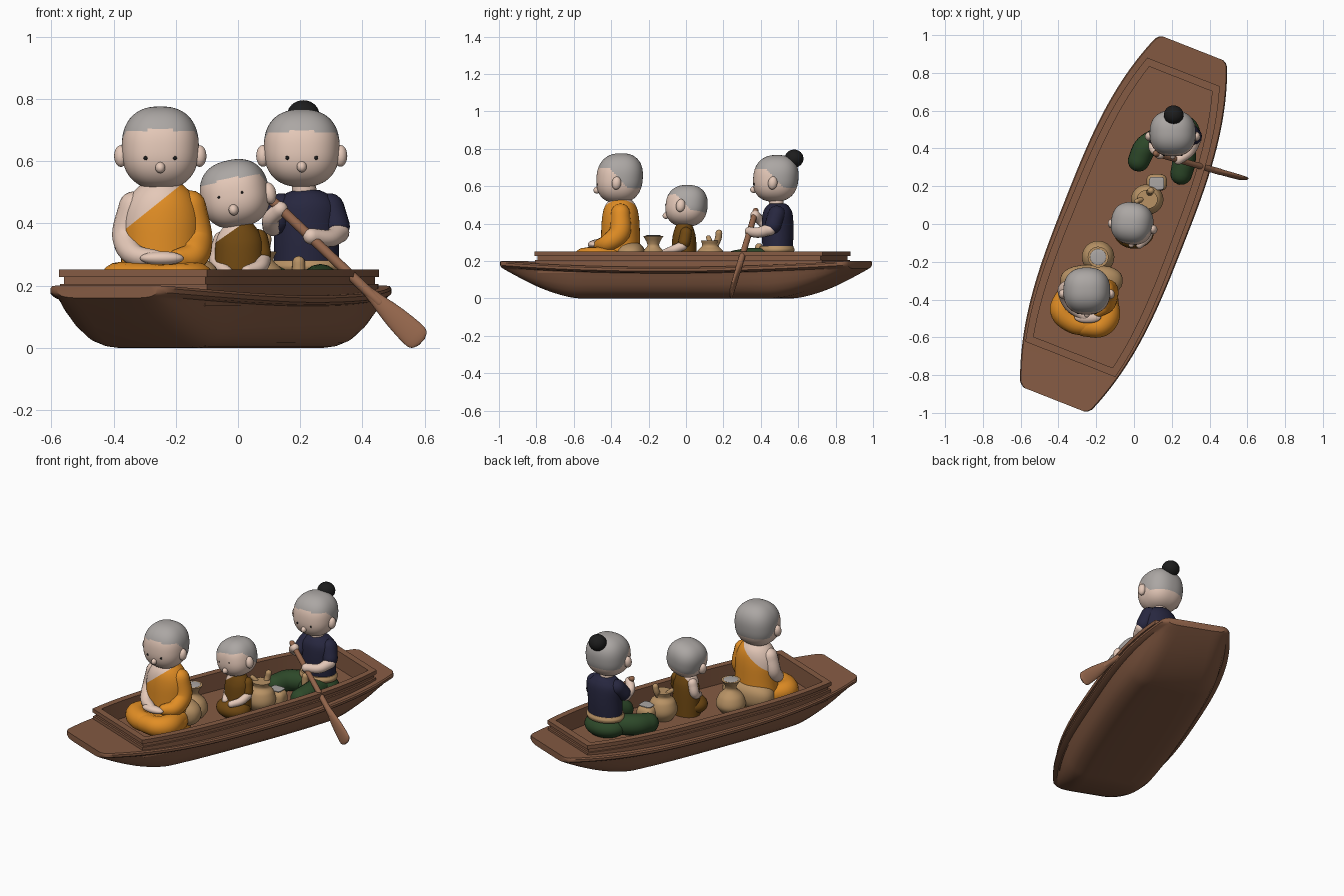
import bpy, bmesh
from math import sin, cos, pi, radians
from mathutils import Vector, Matrix

cube = bpy.data.objects.get("Cube")
if cube:
    bpy.data.objects.remove(cube)


def material(name, *rgb):
    m = bpy.data.materials.new(name)
    m.use_nodes = True
    m.diffuse_color = (*rgb, 1)
    bsdf = next(n for n in m.node_tree.nodes if n.type == 'BSDF_PRINCIPLED')
    bsdf.inputs["Base Color"].default_value = (*rgb, 1)
    bsdf.inputs["Roughness"].default_value = 0.8
    return m


WOOD = material("brown wood", 0.235, 0.104, 0.056)
OAR = material("paddle wood", 0.3, 0.135, 0.073)
SKIN = material("skin", 0.78, 0.58, 0.48)
GREY = material("shaved grey", 0.41, 0.385, 0.37)
ORANGE = material("orange robe", 0.76, 0.27, 0.018)
BROWN = material("brown robe", 0.16, 0.065, 0.006)
NAVY = material("navy shirt", 0.02, 0.02, 0.05)
GREEN = material("green trousers", 0.026, 0.065, 0.022)
TAN = material("tan cloth", 0.48, 0.29, 0.13)
BLACK = material("black", 0.012, 0.012, 0.012)


def finish(bm, name, mats, rule=None, M=Matrix(), angle=50):
    """Turn a bmesh into a smooth object, colouring faces by a rule."""
    bmesh.ops.remove_doubles(bm, verts=bm.verts, dist=1e-5)
    bmesh.ops.recalc_face_normals(bm, faces=bm.faces)
    if rule:
        for f in bm.faces:
            f.material_index = rule(f.calc_center_median())
    bm.transform(M)
    me = bpy.data.meshes.new(name)
    bm.to_mesh(me)
    bm.free()
    for m in mats:
        me.materials.append(m)
    ob = bpy.data.objects.new(name, me)
    bpy.context.scene.collection.objects.link(ob)
    bpy.ops.object.select_all(action='DESELECT')
    ob.select_set(True)
    bpy.context.view_layer.objects.active = ob
    bpy.ops.object.shade_smooth_by_angle(angle=radians(angle))


def loft(rings, closed=False):
    """Skin a list of point rings; open lofts get end caps."""
    bm = bmesh.new()
    vs = [[bm.verts.new(p) for p in r] for r in rings]
    n = len(vs[0])
    for a, b in zip(vs, vs[1:] + (vs[:1] if closed else [])):
        for i in range(n):
            bm.faces.new((a[i], a[(i + 1) % n], b[(i + 1) % n], b[i]))
    if not closed:
        bm.faces.new(vs[0])
        bm.faces.new(vs[-1])
    return bm


def spline(pts, steps=6):
    """Smooth curve through points of any dimension."""
    P = [Vector(p) for p in pts]
    P = [P[0] * 2 - P[1]] + P + [P[-1] * 2 - P[-2]]
    out = []
    for a, b, c, d in zip(P, P[1:], P[2:], P[3:]):
        for k in range(steps):
            t = k / steps
            out.append((b * 2 + (c - a) * t + (a * 2 - b * 5 + c * 4 - d) * t * t
                        + (b * 3 - a - c * 3 + d) * t ** 3) / 2)
    return out + [P[-2]]


def limb(name, pts, mat, n=16):
    """Round-ended tube through (x, y, z, radius) points."""
    path = spline(pts)
    C, R = [p.to_3d() for p in path], [p[3] for p in path]
    T = [(C[min(i + 1, len(C) - 1)] - C[max(i - 1, 0)]).normalized() for i in range(len(C))]
    ang = [radians(a) for a in (85, 60, 40, 20)]
    rings = [(C[0] - T[0] * R[0] * sin(a), T[0], R[0] * cos(a)) for a in ang]
    rings += list(zip(C, T, R))
    rings += [(C[-1] + T[-1] * R[-1] * sin(a), T[-1], R[-1] * cos(a)) for a in reversed(ang)]
    u, out = T[0].orthogonal(), []
    for c, t, r in rings:
        u = (u - t * u.dot(t)).normalized()
        v = t.cross(u)
        out.append([c + (u * cos(2 * pi * i / n) + v * sin(2 * pi * i / n)) * r for i in range(n)])
    finish(loft(out), name, [mat])


def body(name, x, y, profile, mats, drape=None, M=Matrix(), n=40):
    """Upright form from (z, half width, half depth) sections; a drape
    (x, z, slope) cuts a diagonal hem, with the second colour above it."""
    bm = loft([[(x + rx * cos(2 * pi * i / n), y + ry * sin(2 * pi * i / n), z) for i in range(n)]
               for z, rx, ry in spline(profile)])
    rule = None
    if drape:
        co, no = Vector((drape[0], 0, drape[1])), Vector((-drape[2], 0, 1))
        bmesh.ops.bisect_plane(bm, geom=bm.verts[:] + bm.edges[:] + bm.faces[:], plane_co=co, plane_no=no)
        rule = lambda c: int((c - co).dot(no) > 0)
    finish(bm, name, mats, rule, M)


def blob(name, c, r, mats, p=2, M=Matrix(), rule=None, seg=32):
    """Rounded form; a larger p is boxier."""
    bm = bmesh.new()
    bmesh.ops.create_uvsphere(bm, u_segments=seg, v_segments=seg * 5 // 8, radius=1)
    for v in bm.verts:
        q = v.co / sum(abs(k) ** p for k in v.co) ** (1 / p)
        v.co = Vector(c) + Vector([a * b for a, b in zip(q, r)])
    finish(bm, name, mats, rule, M)


def head(who, c, r, yaw=0, tilt=0, eye=(0.38, -0.25, 0.0065)):
    """Head with a forward jaw, shaved crown, ears, nose and eyes."""
    lean = Matrix.Identity(4)
    lean[1][2] = 0.06
    M = (Matrix.Translation(c) @ Matrix.Rotation(radians(yaw), 4, 'Z')
         @ Matrix.Rotation(radians(tilt), 4, 'Y') @ lean)
    w, d, h = r

    def hair(q):
        line = min(0.43, max(-0.42, 0.43 - 1.05 * (q.y / d + 0.45)))
        return int(q.z / h > line)

    def front(x, z):
        return -d * (1 - abs(x / w) ** 2.4 - abs(z / h) ** 2.4) ** (1 / 2.4)

    blob(who + "_head", (0, 0, 0), r, [SKIN, GREY], 2.4, M, hair, 72)
    blob(who + "_nose", (0, front(0, -0.48 * h) - 0.002, -0.48 * h), (0.016, 0.02, 0.018), [SKIN], 2, M, seg=16)
    for side, s in (("left", 1), ("right", -1)):
        blob(f"{who}_{side}_ear", (s * w * 1.02, -0.015, -0.2 * h), (0.022, 0.025, 0.035), [SKIN], 2, M, seg=20)
        ex, ez = s * eye[0] * w, eye[1] * h
        blob(f"{who}_{side}_eye", (ex, front(ex, ez), ez), (eye[2], 0.004, eye[2]), [BLACK], 2, M, seg=12)


# --- Boat, built along y then turned ---
BOAT = Matrix.Translation((-0.055, 0, 0)) @ Matrix.Rotation(radians(-21.5), 4, 'Z')
BOW, STERN = -0.77, 0.865


def half_width(t):
    return 0.195 + 0.14 * (1 - abs(t) ** 3)


def rail_width(t):
    return half_width(t) - 0.026 - 0.014 * t


def station(t, inside):
    """Cross-section: sunken floor, overhanging rim, rounded bilge."""
    e = max(0, abs(t) - 0.975) / 0.025
    w = half_width(t) - 0.022 * e * e
    top = 0.168 + 0.032 * t * t
    bot = 0.16 * (max(0, abs(t) - 0.55) / 0.45) ** 1.6
    h = top - 0.034 - bot
    wi = rail_width(t) - 0.034
    floor = 0.14 if inside else top
    half = [(wi, floor), (wi, top), (w - 0.006, top), (w, top - 0.008), (w, top - 0.022), (w - 0.01, top - 0.03)]
    half += [(w * a, bot + h * f) for a, f in
             ((0.9, 1), (0.87, 0.82), (0.83, 0.55), (0.76, 0.3), (0.67, 0.12), (0.56, 0.03), (0.45, 0))]
    return [(x, t, z) for x, z in half] + [(-x, t, z) for x, z in reversed(half)]


i0, i1 = BOW + 0.035, STERN - 0.035
ts = [(-1 + k / 40, i0 < -1 + k / 40 < i1) for k in range(81)]
ts += [(i0 - 0.001, False), (i0, True), (i1, True), (i1 + 0.001, False), (-0.99, False), (0.99, False)]
finish(loft([station(*s) for s in sorted(ts)]), "hull", [WOOD], M=BOAT, angle=35)


def frame(name, outer, inner, z0, z1):
    """Rectangular band following the boat's outline."""
    def outline(o):
        a, b = BOW + o, STERN - o
        side = [(rail_width(t) - o, t) for t in (a + (b - a) * k / 32 for k in range(33))]
        return side + [(-x, t) for x, t in reversed(side)]
    rings = [[(*p, z0), (*p, z1), (*q, z1), (*q, z0)] for p, q in zip(outline(outer), outline(inner))]
    finish(loft(rings, True), name, [WOOD], M=BOAT, angle=30)


frame("rail_wall", 0.014, 0.036, 0.135, 0.235)
frame("rail_cap", 0, 0.04, 0.228, 0.252)
frame("rail_foot", 0.002, 0.03, 0.16, 0.205)

# --- Elder monk ---
head("elder", (-0.25, -0.355, 0.643), (0.124, 0.124, 0.133))
body("elder_torso", -0.245, -0.35, [(0.14, 0.14, 0.11), (0.3, 0.13, 0.105), (0.42, 0.126, 0.1),
     (0.49, 0.1, 0.085), (0.54, 0.05, 0.05)], [ORANGE, SKIN], (-0.345, 0.395, 0.8))
limb("elder_bare_arm", [(-0.335, -0.35, 0.455, 0.048), (-0.36, -0.355, 0.36, 0.045),
     (-0.335, -0.43, 0.3, 0.036), (-0.26, -0.49, 0.287, 0.026)], SKIN)
limb("elder_sleeve", [(-0.155, -0.35, 0.455, 0.052), (-0.14, -0.355, 0.35, 0.058),
     (-0.145, -0.42, 0.295, 0.048), (-0.19, -0.46, 0.285, 0.034)], ORANGE)
blob("elder_hands", (-0.245, -0.495, 0.288), (0.07, 0.03, 0.022), [SKIN])
blob("elder_lap", (-0.25, -0.43, 0.2), (0.17, 0.145, 0.07), [ORANGE], 2.3)
limb("elder_right_leg", [(-0.34, -0.36, 0.21, 0.058), (-0.382, -0.455, 0.212, 0.064),
     (-0.32, -0.52, 0.212, 0.06), (-0.23, -0.535, 0.212, 0.056)], ORANGE)
limb("elder_left_leg", [(-0.15, -0.38, 0.21, 0.058), (-0.138, -0.485, 0.212, 0.064),
     (-0.18, -0.54, 0.212, 0.06), (-0.26, -0.54, 0.212, 0.056)], ORANGE)
blob("elder_cushion", (-0.225, -0.3, 0.22), (0.165, 0.085, 0.085), [TAN], 2.4)

# --- Young novice ---
head("novice", (-0.01, 0.003, 0.495), (0.11, 0.111, 0.11), -8, -12, (0.35, -0.03, 0.004))
body("novice_torso", 0.005, -0.01, [(0.14, 0.085, 0.07), (0.3, 0.08, 0.065), (0.36, 0.07, 0.055),
     (0.41, 0.035, 0.035)], [BROWN, SKIN], (-0.055, 0.35, 0.7))
blob("novice_lap", (0, -0.045, 0.19), (0.105, 0.085, 0.06), [BROWN])
limb("novice_bare_arm", [(-0.05, 0.01, 0.345, 0.03), (-0.065, 0.005, 0.28, 0.028), (-0.035, -0.075, 0.24, 0.02)], SKIN)
limb("novice_sleeve", [(0.065, 0, 0.35, 0.032), (0.075, -0.01, 0.3, 0.032)], BROWN)
limb("novice_forearm", [(0.08, -0.02, 0.28, 0.026), (0.07, -0.07, 0.26, 0.023), (0.03, -0.11, 0.245, 0.02)], SKIN)

# --- Paddler ---
head("paddler", (0.205, 0.48, 0.642), (0.122, 0.121, 0.125))
blob("paddler_bun", (0.21, 0.578, 0.748), (0.052, 0.05, 0.048), [BLACK])
limb("paddler_neck", [(0.215, 0.485, 0.47, 0.04), (0.21, 0.48, 0.56, 0.038)], SKIN)
body("paddler_shirt", 0.22, 0.49, [(0.25, 0.105, 0.08), (0.36, 0.105, 0.085), (0.45, 0.105, 0.08),
     (0.49, 0.075, 0.062), (0.507, 0.042, 0.042)], [NAVY])
body("paddler_sash", 0.22, 0.485, [(0.245, 0.112, 0.09), (0.262, 0.117, 0.095), (0.28, 0.108, 0.088)], [TAN])
limb("sash_end", [(0.195, 0.39, 0.23, 0.022), (0.195, 0.39, 0.275, 0.02)], TAN)
blob("paddler_hips", (0.22, 0.48, 0.195), (0.13, 0.11, 0.07), [GREEN])
limb("paddler_right_leg", [(0.17, 0.47, 0.205, 0.062), (0.065, 0.41, 0.207, 0.062), (0.025, 0.335, 0.2, 0.058)], GREEN)
limb("paddler_left_leg", [(0.26, 0.45, 0.205, 0.062), (0.265, 0.34, 0.207, 0.062), (0.25, 0.265, 0.2, 0.058)], GREEN)
limb("left_sleeve", [(0.295, 0.485, 0.45, 0.047), (0.315, 0.465, 0.39, 0.045)], NAVY)
limb("right_sleeve", [(0.14, 0.485, 0.45, 0.047), (0.12, 0.45, 0.405, 0.043)], NAVY)
limb("left_forearm", [(0.325, 0.45, 0.37, 0.033), (0.295, 0.385, 0.352, 0.028), (0.235, 0.34, 0.358, 0.026)], SKIN)
limb("right_forearm", [(0.11, 0.44, 0.39, 0.032), (0.105, 0.4, 0.415, 0.026), (0.135, 0.37, 0.445, 0.026)], SKIN)

# --- Paddle ---
top, tip = Vector((0.115, 0.373, 0.468)), Vector((0.59, 0.238, 0.018))
axis = (tip - top).normalized()
across = axis.cross(Vector((0, 1, 0))).normalized()
limb("paddle_shaft", [(*top, 0.016), (*top.lerp(tip, 0.4), 0.016), (*top.lerp(tip, 0.72), 0.017)], OAR)
turn = Matrix((across, axis.cross(across), axis)).transposed().to_4x4()
body("paddle_blade", 0, 0, [(-0.26, 0.014, 0.014), (-0.2, 0.023, 0.015), (-0.12, 0.036, 0.014),
     (-0.04, 0.042, 0.012), (-0.012, 0.036, 0.009), (0, 0.016, 0.004)], [OAR], M=Matrix.Translation(tip) @ turn)

# --- Cargo ---
body("tied_sack", -0.19, -0.175, [(0.13, 0.05, 0.05), (0.18, 0.085, 0.085), (0.235, 0.072, 0.072),
     (0.275, 0.035, 0.035), (0.3, 0.035, 0.035), (0.335, 0.055, 0.055)], [TAN])
blob("sack_mouth", (-0.19, -0.175, 0.336), (0.042, 0.042, 0.004), [GREY])
body("basket_sack", 0.07, 0.13, [(0.13, 0.05, 0.05), (0.19, 0.085, 0.08), (0.25, 0.072, 0.07),
     (0.28, 0.045, 0.045), (0.31, 0.055, 0.05)], [TAN])
limb("sack_knot", [(0.08, 0.155, 0.28, 0.016), (0.085, 0.172, 0.32, 0.018), (0.09, 0.176, 0.35, 0.018)], TAN)
limb("sack_tie", [(0.04, 0.13, 0.3, 0.014), (0.015, 0.12, 0.325, 0.013)], TAN)
blob("small_bundle", (0.12, 0.22, 0.19), (0.055, 0.045, 0.05), [TAN], 3)
blob("folded_paper", (0.12, 0.215, 0.243), (0.04, 0.035, 0.004), [GREY], 5)
